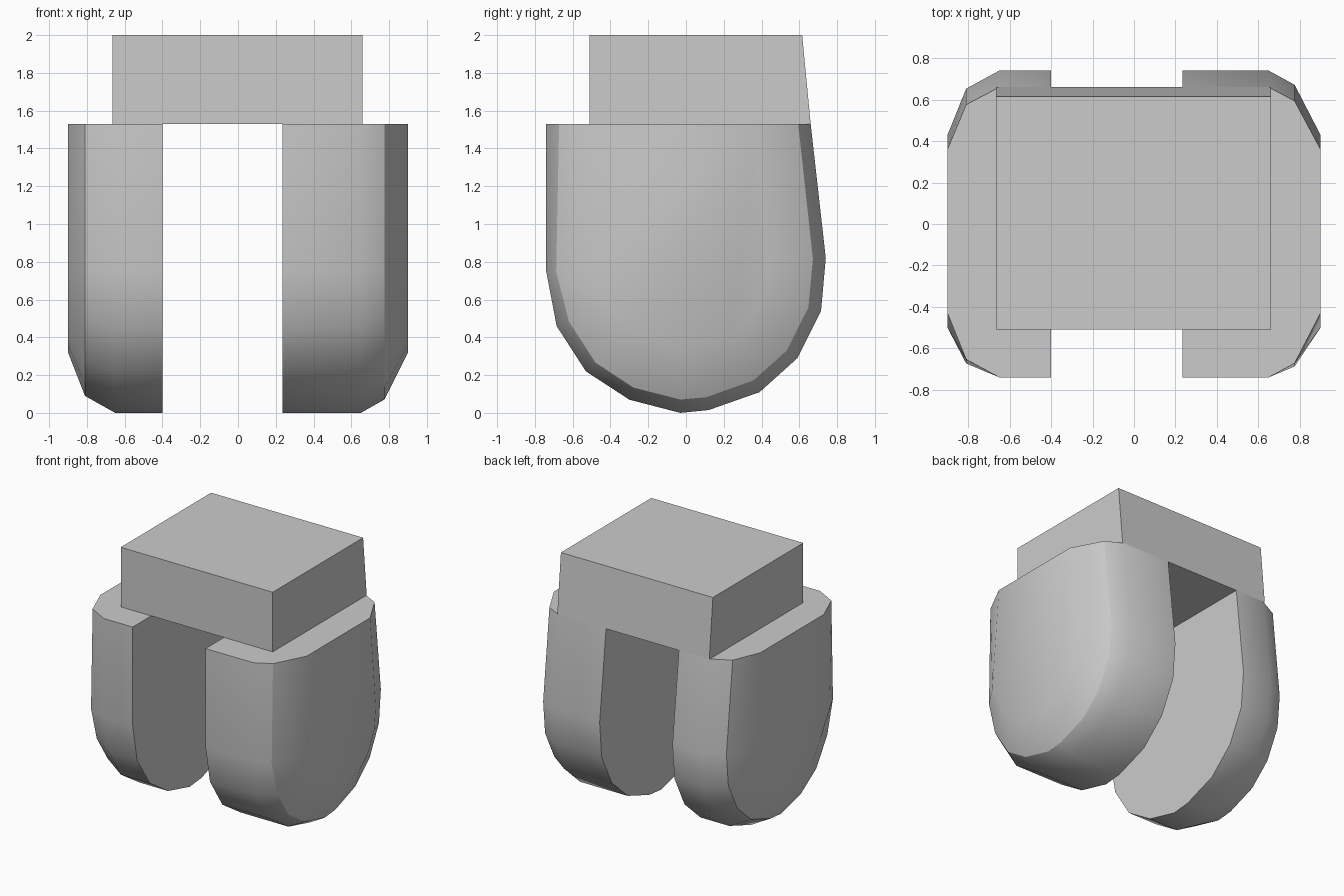
import bpy, bmesh, math

cube = bpy.data.objects.get("Cube")
if cube:
    bpy.data.objects.remove(cube, do_unlink=True)

GREY = (0.6, 0.6, 0.6, 1.0)
mat = bpy.data.materials.new("light_grey")
mat.use_nodes = True
mat.diffuse_color = GREY
mat.node_tree.nodes["Principled BSDF"].inputs["Base Color"].default_value = GREY

SHELF = 1.53  # height of the cheek tops

# Side outlines (y, z), front top round to back top
RIM = [(-.74, SHELF), (-.74, .75), (-.685, .46), (-.53, .22), (-.3, .07), (-.03, 0),
       (.12, .015), (.39, .11), (.59, .29), (.715, .54), (.74, .82), (.66, SHELF)]
FACE = [(-.43, SHELF), (-.5, .75), (-.39, .57), (-.3, .43), (-.2, .36), (-.03, .32),
        (.07, .325), (.24, .39), (.33, .47), (.41, .62), (.43, .8), (.36, SHELF)]


def blend(t):
    return [(a + (c - a) * t, b + (d - b) * t) for (a, b), (c, d) in zip(RIM, FACE)]


def loft(name, sections):
    """Skin a row of (x, outline) sections and close both ends."""
    bm = bmesh.new()
    loops = [[bm.verts.new((x, y, z)) for y, z in outline] for x, outline in sections]
    for a, b in zip(loops, loops[1:]):
        for i in range(len(a)):
            j = (i + 1) % len(a)
            bm.faces.new((a[i], a[j], b[j], b[i]))
    bm.faces.new(loops[0])
    bm.faces.new(loops[-1])
    bmesh.ops.recalc_face_normals(bm, faces=bm.faces)
    mesh = bpy.data.meshes.new(name)
    bm.to_mesh(mesh)
    bm.free()
    mesh.materials.append(mat)
    obj = bpy.data.objects.new(name, mesh)
    bpy.context.collection.objects.link(obj)
    return obj


# Rounded cheeks: flat inner wall, bevelled outer side
for name, side, inner, mid, t in (("left_cheek", 1, .235, .775, .22),
                                  ("right_cheek", -1, .4, .81, .28)):
    cheek = loft(name, [(side * inner, RIM), (side * .65, RIM),
                        (side * mid, blend(t)), (side * .9, FACE)])
    bpy.ops.object.select_all(action='DESELECT')
    cheek.select_set(True)
    bpy.context.view_layer.objects.active = cheek
    bpy.ops.object.shade_smooth_by_angle(angle=math.radians(32))

# Top block bridging the cheeks, with its back leaning in
BLOCK = [(-.51, SHELF), (.66, SHELF), (.615, 2), (-.51, 2)]
loft("top_block", [(-.665, BLOCK), (.66, BLOCK)])
